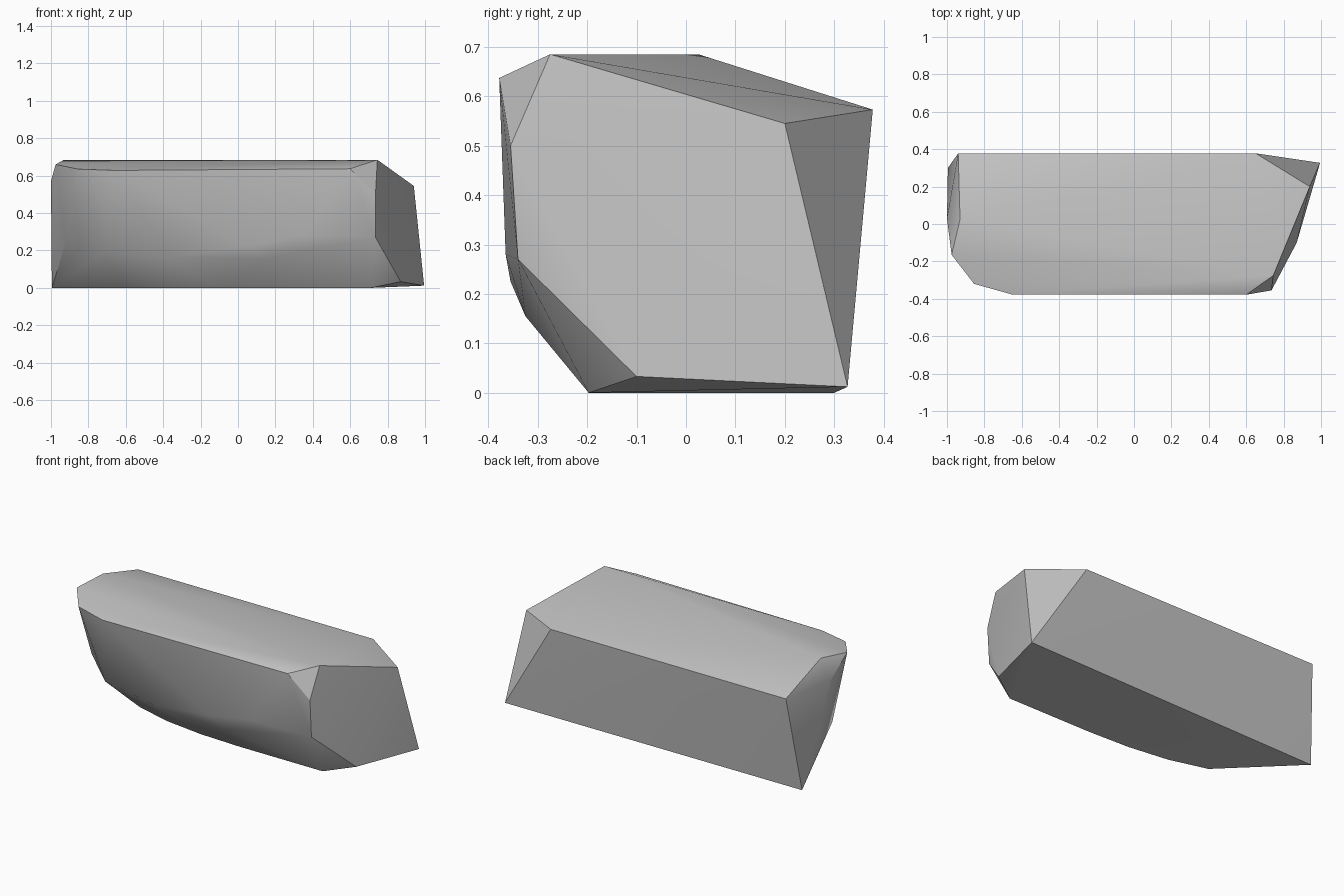
import bpy
import bmesh
import math
from mathutils import Vector


def flat_material(name, colour):
    """Make a plain material showing one colour."""
    material = bpy.data.materials.new(name)
    material.use_nodes = True
    material.diffuse_color = colour
    shader = next(n for n in material.node_tree.nodes if n.type == "BSDF_PRINCIPLED")
    shader.inputs["Base Color"].default_value = colour
    shader.inputs["Roughness"].default_value = 0.9
    return material


def chipped_stone(name, corner_groups, material):
    """Wrap the corner points of a stone in a closed faceted skin."""
    bm = bmesh.new()
    for group in corner_groups:
        for corner in group:
            bm.verts.new(Vector(corner))
    hull = bmesh.ops.convex_hull(bm, input=bm.verts[:])
    unused = {v for v in hull["geom_interior"] + hull["geom_unused"]
              if isinstance(v, bmesh.types.BMVert)}
    bmesh.ops.delete(bm, geom=list(unused), context="VERTS")
    # Merge almost flat triangles into clean facets
    bmesh.ops.dissolve_limit(bm, angle_limit=math.radians(1),
                             verts=bm.verts[:], edges=bm.edges[:])
    bmesh.ops.recalc_face_normals(bm, faces=bm.faces[:])
    mesh = bpy.data.meshes.new(name)
    bm.to_mesh(mesh)
    bm.free()
    mesh.materials.append(material)
    stone = bpy.data.objects.new(name, mesh)
    bpy.context.collection.objects.link(stone)
    return stone


# Remove the default cube only
default_cube = bpy.data.objects.get("Cube")
if default_cube:
    bpy.data.objects.remove(default_cube, do_unlink=True)

# Slanted left end of the stone
left_end = [
    (.94, .2, .545), (.995, .327, .012), (.87, -.1, .033),
    (.735, -.34, .27), (.735, -.355, .5), (.745, -.275, .685),
]
# Narrow, rounded right end
right_end = [
    (-1, .03, .57), (-.93, .025, .685), (-.975, -.165, .66),
    (-.92, -.1, .245), (-.72, -.256, .19), (-.855, -.32, .635),
]
# Straight back wall
back_wall = [(.65, .378, .573), (-.94, .378, .573), (-.995, .3, 0)]
# Upper lip along the front
front_lip = [(.6, -.378, .637), (-.655, -.376, .628)]
# Bulging lower front
front_belly = [
    (-.35, -.31, .165), (.15, -.325, .155),
    (.05, -.355, .225), (.35, -.365, .28),
]
# Curved front edge of the flat base
base_edge = [
    (.71, -.197, 0), (.15, -.197, 0), (-.12, -.186, 0),
    (-.37, -.153, 0), (-.6, -.09, 0),
]

stone_grey = flat_material("stone grey", (.56, .56, .56, 1))
rock = chipped_stone(
    "long_rock",
    [left_end, right_end, back_wall, front_lip, front_belly, base_edge],
    stone_grey,
)

# Soft shading on shallow facets, crisp chipped edges
bpy.ops.object.select_all(action="DESELECT")
rock.select_set(True)
bpy.context.view_layer.objects.active = rock
bpy.ops.object.shade_smooth_by_angle(angle=math.radians(30))
